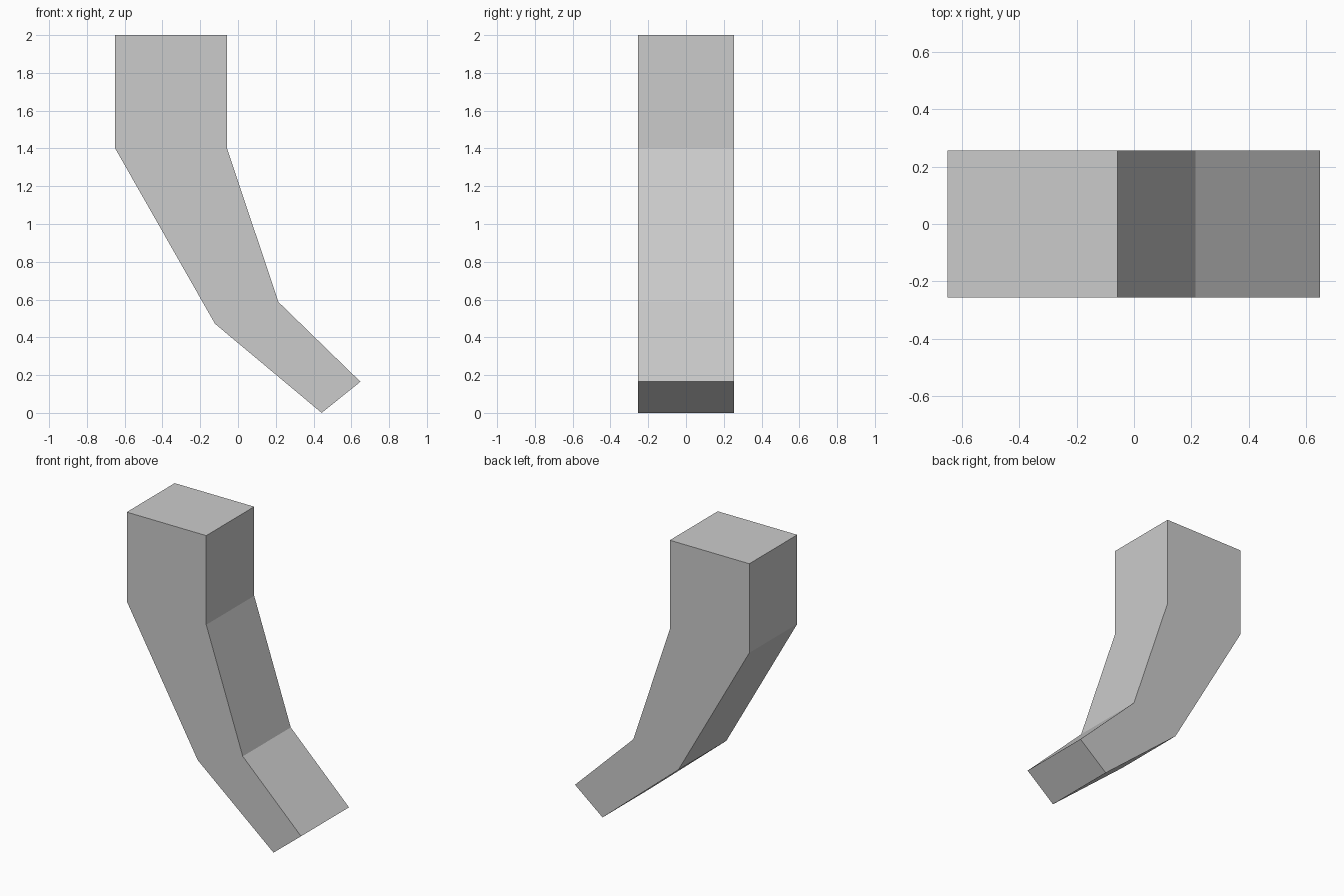
import bpy
import bmesh

cube = bpy.data.objects.get("Cube")
if cube:
    bpy.data.objects.remove(cube, do_unlink=True)

# Plain grey material
grey = bpy.data.materials.new("plain_grey")
grey.use_nodes = True
colour = (0.6, 0.6, 0.6, 1)
grey.diffuse_color = colour
grey.node_tree.nodes["Principled BSDF"].inputs["Base Color"].default_value = colour

# Side profile of the bent leg (x, z)
profile = [(-0.65, 2), (-0.65, 1.4), (-0.122, 0.472), (0.443, 0),
           (0.648, 0.165), (0.214, 0.587), (-0.058, 1.4), (-0.058, 2)]
half_depth = 0.255

# Extrude the profile from front to back
bm = bmesh.new()
front = bm.faces.new([bm.verts.new((x, -half_depth, z)) for x, z in profile])
back = bmesh.ops.extrude_face_region(bm, geom=[front], use_keep_orig=True)
moved = [v for v in back["geom"] if isinstance(v, bmesh.types.BMVert)]
bmesh.ops.translate(bm, verts=moved, vec=(0, 2 * half_depth, 0))
bmesh.ops.recalc_face_normals(bm, faces=bm.faces)

mesh = bpy.data.meshes.new("bent_leg")
bm.to_mesh(mesh)
bm.free()
mesh.materials.append(grey)
leg = bpy.data.objects.new("bent_leg", mesh)
bpy.context.collection.objects.link(leg)
